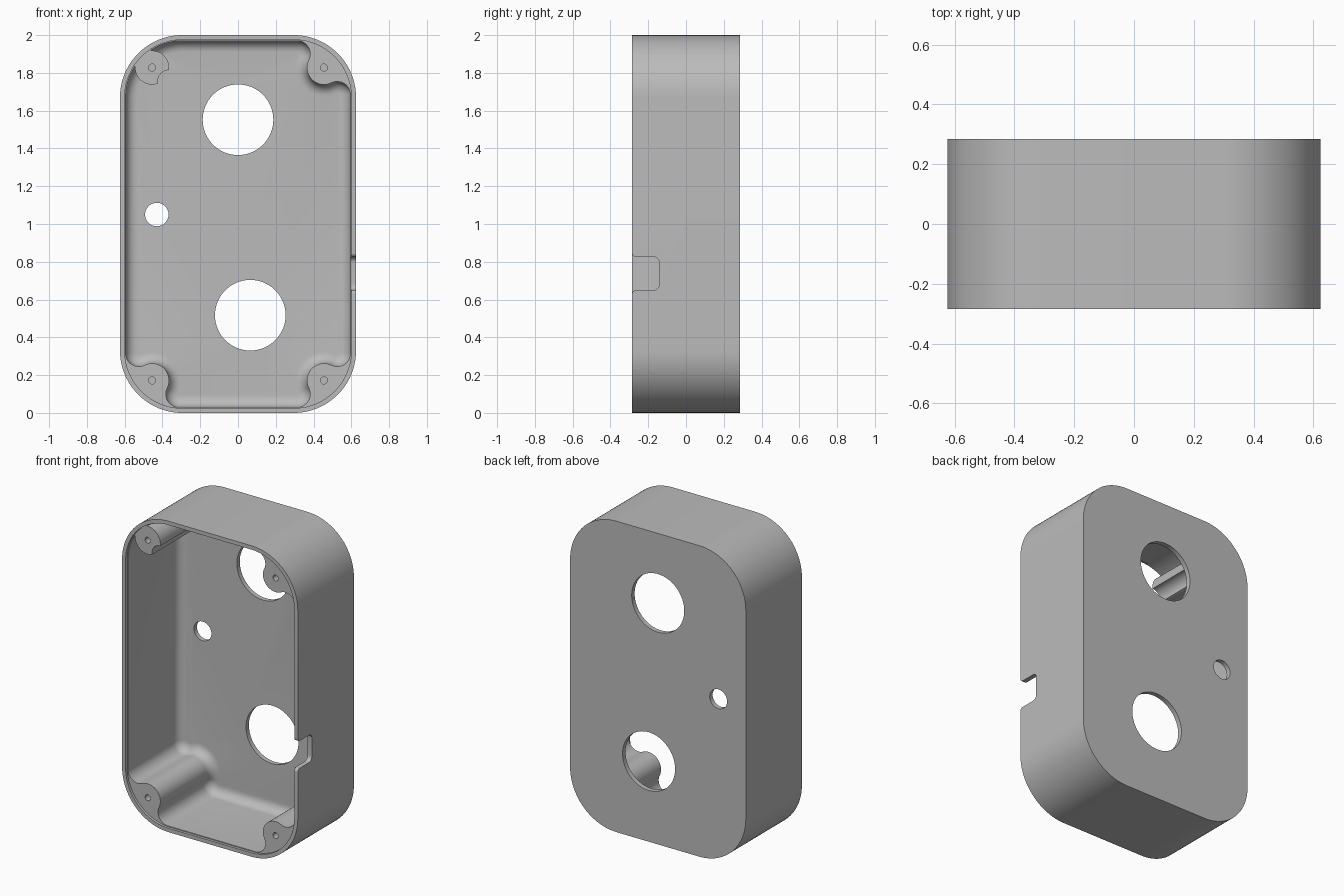
import bpy, bmesh
from math import cos, sin, pi, sqrt, atan2, radians
from mathutils import Vector

if "Cube" in bpy.data.objects:
    bpy.data.objects.remove(bpy.data.objects["Cube"], do_unlink=True)

HX, HZ, HY = 0.625, 1.0, 0.285      # half sizes of the shell
RIM, WALL, RC = 0.025, 0.03, 0.33   # rim width, wall thickness, corner radius
PX, PZ, PR = 0.455, 0.828, 0.09     # screw post centre (from middle) and radius
FR, FLOOR_R = 0.07, 0.06            # post-to-wall fillet, floor fillet
POST_FACE, FLOOR = -0.268, 0.255

grey = bpy.data.materials.new("light grey plastic")
grey.use_nodes = True
colour = (0.5, 0.5, 0.5, 1)
grey.diffuse_color = colour
grey.node_tree.nodes["Principled BSDF"].inputs["Base Color"].default_value = colour


def arc(cx, cz, r, a0, a1, n=12):
    return [(cx + r * cos(a0 + (a1 - a0) * i / n),
             cz + r * sin(a0 + (a1 - a0) * i / n)) for i in range(n + 1)]


def circle(cx, cz, r, n=64):
    return arc(cx, cz, r, 0, 2 * pi, n)[:-1]


def loft(name, rings):
    """Closed solid through a list of rings of 3D points."""
    bm = bmesh.new()
    loops = [[bm.verts.new(p) for p in ring] for ring in rings]
    for a, b in zip(loops, loops[1:]):
        for i in range(len(a)):
            j = (i + 1) % len(a)
            bm.faces.new((a[i], a[j], b[j], b[i]))
    bm.faces.new(loops[0])
    bm.faces.new(loops[-1])
    bmesh.ops.recalc_face_normals(bm, faces=bm.faces)
    me = bpy.data.meshes.new(name)
    bm.to_mesh(me)
    bm.free()
    me.materials.append(grey)
    ob = bpy.data.objects.new(name, me)
    bpy.context.collection.objects.link(ob)
    return ob


def prism(name, pts, y0, y1):
    """Extrude an x-z outline (z from the middle of the model) along y."""
    return loft(name, [[Vector((x, y, z + HZ)) for x, z in pts] for y in (y0, y1)])


def combine(target, tool, operation):
    mod = target.modifiers.new(tool.name, 'BOOLEAN')
    mod.object, mod.operation, mod.solver = tool, operation, 'EXACT'
    bpy.context.view_layer.objects.active = target
    bpy.ops.object.modifier_apply(modifier=mod.name)
    bpy.data.objects.remove(tool, do_unlink=True)


def four_corners(corner):
    """Join one outline per quadrant, counter-clockwise."""
    pts = []
    for sx, sz in ((1, 1), (-1, 1), (-1, -1), (1, -1)):
        quarter = [(sx * x, sz * z) for x, z in corner(sx, sz)]
        pts += quarter if sx == sz else quarter[::-1]
    return pts


def rounded_rect(inset):
    r = RC - inset
    return four_corners(lambda sx, sz: arc(HX - RC, HZ - RC, r, 0, pi / 2, 24))


def cavity_outline(d):
    """Inside wall with filleted posts in three corners, offset inward by d."""
    hx, hz = HX - WALL, HZ - WALL

    def corner(sx, sz):
        if (sx, sz) == (-1, 1):
            return arc(HX - RC, HZ - RC, RC - WALL - d, 0, pi / 2, 24)
        gx, gz = hx - FR - PX, hz - FR - PZ
        hv, hh = sqrt((PR + FR)**2 - gx**2), sqrt((PR + FR)**2 - gz**2)
        a = atan2(hv, -gx)
        b = atan2(gz, -hh)
        return (arc(hx - FR, PZ - hv, FR - d, 0, a)
                + arc(PX, PZ, PR + d, a + pi, b, 24)[1:]
                + arc(PX - hh, hz - FR, FR - d, b - pi, pi / 2)[1:])
    return four_corners(corner)


# Outer shell
enclosure = prism("enclosure", rounded_rect(0), -HY, HY)

# Cavity with a rounded floor edge
levels = [(0, -HY - 0.02)]
levels += [(FLOOR_R * (1 - cos(t)), FLOOR - FLOOR_R * (1 - sin(t)))
           for t in [pi / 2 * i / 8 for i in range(9)]]
cavity = loft("cavity", [[Vector((x, y, z + HZ)) for x, z in cavity_outline(d)]
                         for d, y in levels])
combine(enclosure, cavity, 'DIFFERENCE')

# Shallow lip that sets the post faces back from the rim
combine(enclosure, prism("lip", rounded_rect(RIM), -HY - 0.03, POST_FACE), 'DIFFERENCE')

# Free-standing corner post with a scalloped side
post = prism("scalloped_post", circle(-PX, PZ, PR), POST_FACE, FLOOR + 0.015)
combine(post, prism("scallop", circle(-0.365, 0.755, 0.06, 48), -HY, HY), 'DIFFERENCE')
combine(enclosure, post, 'UNION')

# Screw pilot holes
for sx in (1, -1):
    for sz in (1, -1):
        combine(enclosure, prism("pilot", circle(sx * PX, sz * PZ, 0.019, 24), -HY, 0.0),
                'DIFFERENCE')

# Round openings through the back panel
for x, z, r in ((0, 0.552, 0.187), (0.065, -0.483, 0.187), (-0.43, 0.05, 0.062)):
    combine(enclosure, prism("opening", circle(x, z, r), 0.1, HY + 0.05), 'DIFFERENCE')

# Cable notch in the side wall: flared mouth, rounded inner corners
z_mid, half, depth, r_in, r_out = 0.738, 0.088, 0.143, 0.03, 0.02
side = [(-HY - 0.05, half + r_out)]
side += arc(-HY + r_out, half + r_out, r_out, pi, 1.5 * pi, 8)
side += arc(-HY + depth - r_in, half - r_in, r_in, pi / 2, 0, 8)
notch = side + [(y, -z) for y, z in reversed(side)]
combine(enclosure, loft("notch", [[Vector((x, y, z_mid + z)) for y, z in notch]
                                  for x in (0.5, 0.7)]), 'DIFFERENCE')

# Smooth curved walls, keep edges crisp
bpy.ops.object.select_all(action='DESELECT')
enclosure.select_set(True)
bpy.context.view_layer.objects.active = enclosure
bpy.ops.object.shade_smooth_by_angle(angle=radians(30))
